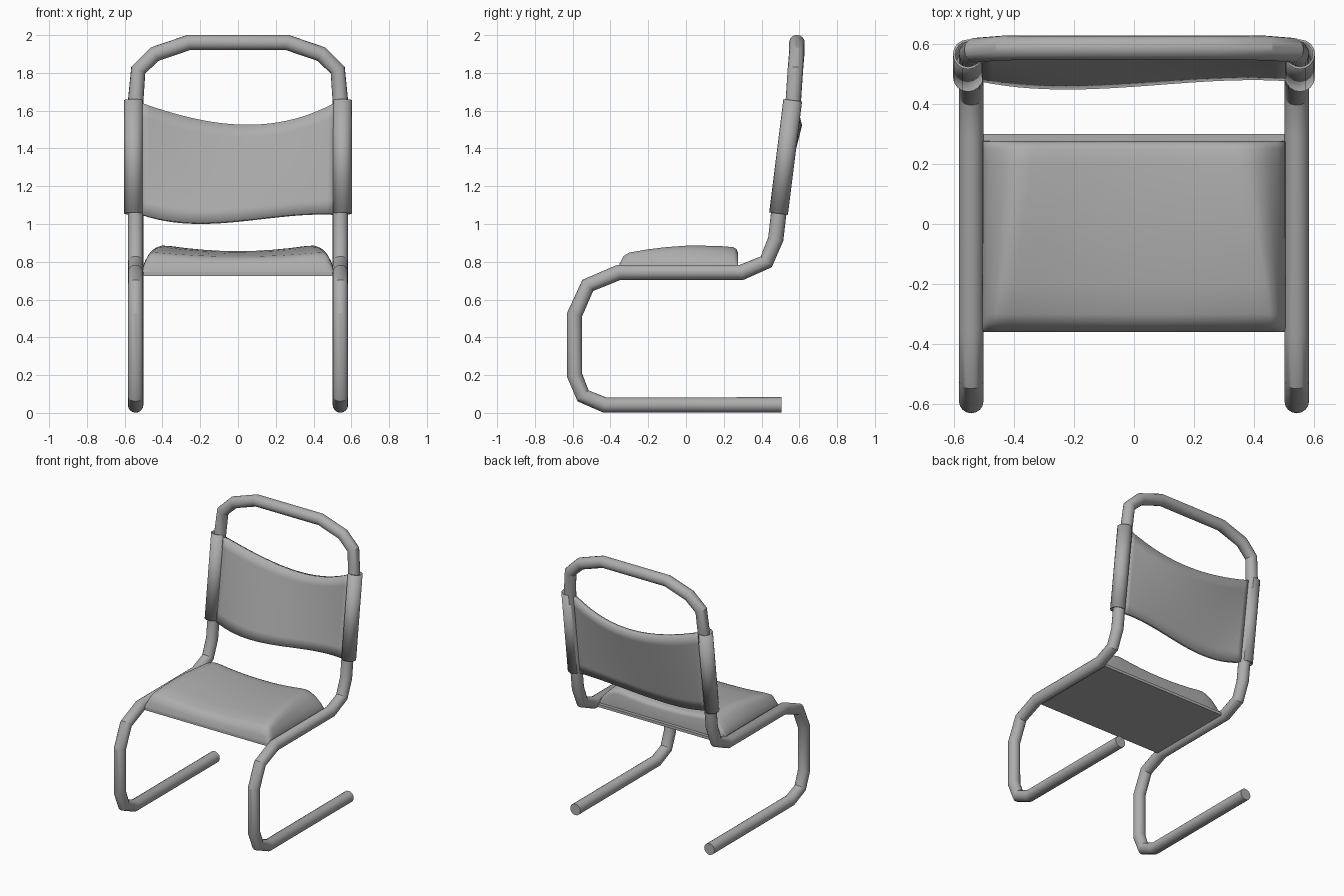
import bpy, bmesh

if "Cube" in bpy.data.objects:
    bpy.data.objects.remove(bpy.data.objects["Cube"])

grey = bpy.data.materials.new("dark_grey")
grey.diffuse_color = (0.42, 0.42, 0.42, 1)
grey.use_nodes = True
grey.node_tree.nodes["Principled BSDF"].inputs["Base Color"].default_value = grey.diffuse_color


def finish(ob, angle=0.7):
    ob.data.materials.clear()
    ob.data.materials.append(grey)
    bpy.ops.object.select_all(action='DESELECT')
    ob.select_set(True)
    bpy.context.view_layer.objects.active = ob
    bpy.ops.object.shade_smooth_by_angle(angle=angle)


def tube(name, points, radius, caps=True):
    cu = bpy.data.curves.new(name, 'CURVE')
    cu.dimensions = '3D'
    cu.bevel_depth = radius
    cu.bevel_resolution = 6
    cu.use_fill_caps = caps
    sp = cu.splines.new('POLY')
    sp.points.add(len(points) - 1)
    for p, co in zip(sp.points, points):
        p.co = (*co, 1)
    ob = bpy.data.objects.new(name, cu)
    bpy.context.collection.objects.link(ob)
    bpy.ops.object.select_all(action='DESELECT')
    ob.select_set(True)
    bpy.context.view_layer.objects.active = ob
    bpy.ops.object.convert(target='MESH')
    ob = bpy.context.view_layer.objects.active
    finish(ob, 0.42)
    return ob


def surface(name, rows):
    bm = bmesh.new()
    vs = [[bm.verts.new(p) for p in row] for row in rows]
    for a, b in zip(vs, vs[1:]):
        for i in range(len(a) - 1):
            bm.faces.new((a[i], a[i + 1], b[i + 1], b[i]))
    me = bpy.data.meshes.new(name)
    bm.to_mesh(me)
    bm.free()
    ob = bpy.data.objects.new(name, me)
    bpy.context.collection.objects.link(ob)
    return ob


# Cantilever frame: one bent tube, right half mirrored to the left
half = [(0.542, y, z) for y, z in [
    (0.505, 0.042), (-0.43, 0.042), (-0.545, 0.09), (-0.59, 0.20), (-0.59, 0.52),
    (-0.52, 0.675), (-0.355, 0.744), (0.295, 0.744), (0.425, 0.80),
    (0.475, 0.92), (0.49, 1.05), (0.568, 1.65)]]
half += [(0.528, 0.579, 1.815), (0.44, 0.586, 1.90), (0.26, 0.587, 1.961)]
tube("tube_frame", half + [(-x, y, z) for x, y, z in reversed(half)], 0.041)

# Sleeves wrapping the back uprights
for side, label in ((1, "right"), (-1, "left")):
    s = tube("back_sleeve_" + label,
             [(side * 0.553, 0.49, 1.055), (side * 0.553, 0.565, 1.655)], 0.05, False)
    m = s.modifiers.new("thickness", 'SOLIDIFY')
    m.thickness = 0.008
    m.offset = -1

# Sagging sling backrest
rows = []
for j in range(9):
    t = j / 8
    row = []
    for i in range(25):
        s = -1 + i / 12
        x, bow = 0.515 * s, 1 - s * s
        zb = 1.05 - bow * (0.035 - 0.05 * s)
        zt = 1.522 + 0.118 * ((x - 0.05 * bow) / 0.515) ** 2
        z = zb + (zt - zb) * t
        d = bow * ((1 - t) * (-0.014 + 0.03 * s) + t * 0.05)
        row.append((x, 0.49 + (z - 1.05) * 0.125 + d, z))
    rows.append(row)
back = surface("backrest", rows)
m = back.modifiers.new("thickness", 'SOLIDIFY')
m.thickness = 0.03
m.offset = 0
finish(back)

# Seat board
bpy.ops.mesh.primitive_cube_add(size=1, location=(0, -0.03, 0.735))
board = bpy.context.object
board.name = "seat_board"
board.scale = (1.01, 0.66, 0.02)
finish(board, 0.3)

# Seat cushion: cross-section across x times a height profile along y,
# with side ridges that spread apart towards the front
RIDGE = 0.395
cross = [(0.505, 0), (0.503, 0.22), (0.485, 0.48), (0.455, 0.76), (0.425, 0.93),
         (RIDGE, 1.0), (0.36, 0.985), (0.28, 0.91), (0.19, 0.85), (0.1, 0.81)]
cross = [(-x, h) for x, h in cross] + [(0, 0.8)] + cross[::-1]
profile = [(-0.36, 0), (-0.352, 0.045), (-0.33, 0.086), (-0.3, 0.104),
           (-0.2, 0.121), (-0.1, 0.133), (0, 0.14), (0.1, 0.14),
           (0.2, 0.137), (0.25, 0.132), (0.268, 0.122), (0.275, 0.1), (0.276, 0)]


def warp(x, y):
    r, a = 0.4 - 0.16 * (y - 0.03), abs(x)
    a = a * r / RIDGE if a < RIDGE else r + (a - RIDGE) / (0.505 - RIDGE) * (0.505 - r)
    return a if x > 0 else -a


cushion = surface("seat_cushion",
                  [[(warp(x, y), y, 0.745 + h * k) for x, k in cross] for y, h in profile])
finish(cushion, 0.9)
